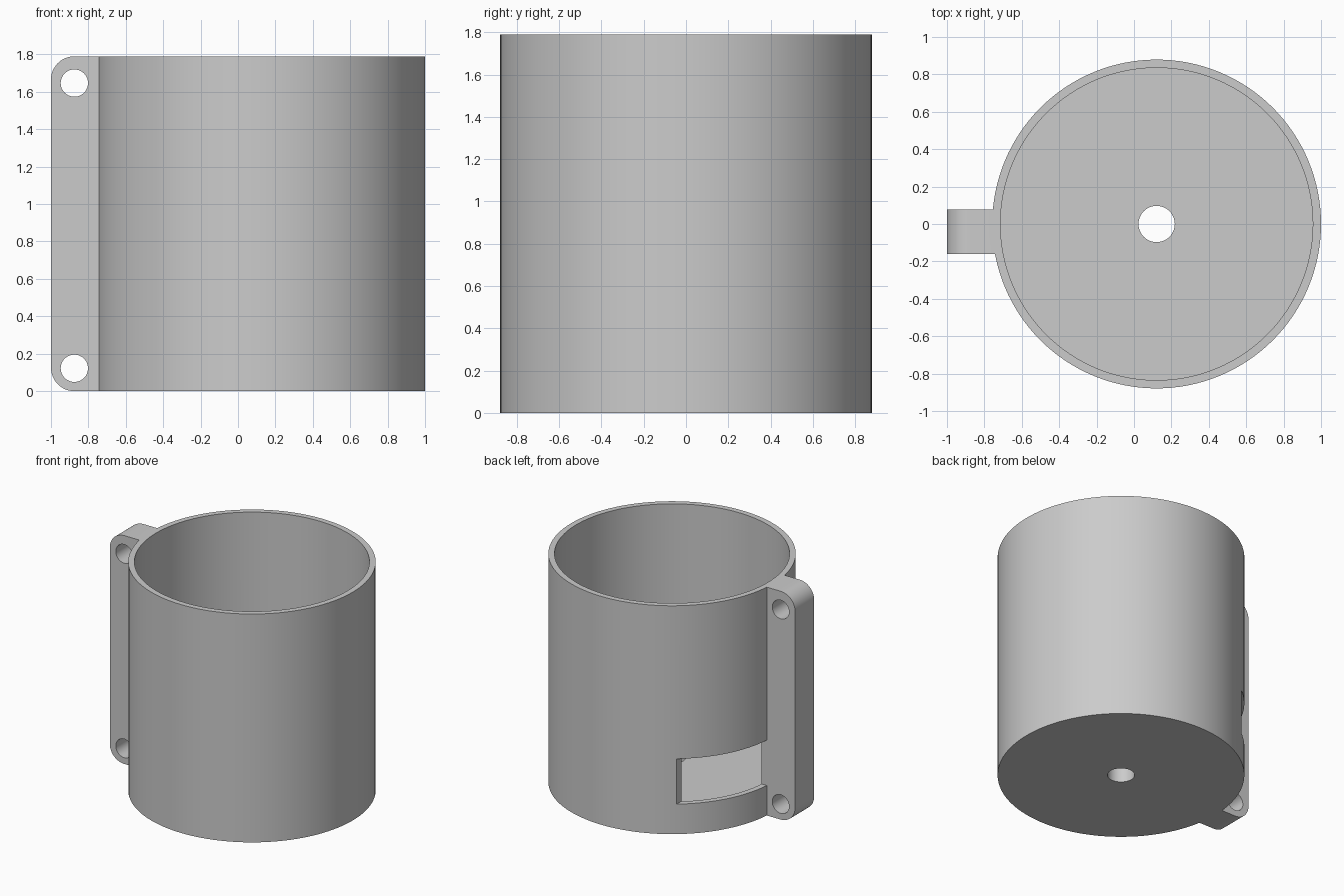
import bpy
import bmesh
import math
from mathutils import Matrix, Vector

if "Cube" in bpy.data.objects:
    bpy.data.objects.remove(bpy.data.objects["Cube"], do_unlink=True)

HEIGHT = 1.79
CENTRE_X = 0.121
OUTER_R, INNER_R = 0.879, 0.835
FLOOR = 0.19
TAB_FRONT, TAB_BACK = -0.16, 0.077
CORNER = 0.125

grey = bpy.data.materials.new("plain grey")
grey.use_nodes = True
colour = (0.6, 0.6, 0.6, 1)
grey.diffuse_color = colour
grey.node_tree.nodes["Principled BSDF"].inputs["Base Color"].default_value = colour


def make_object(name, bm):
    bmesh.ops.recalc_face_normals(bm, faces=bm.faces)
    mesh = bpy.data.meshes.new(name)
    bm.to_mesh(mesh)
    bm.free()
    mesh.materials.append(grey)
    obj = bpy.data.objects.new(name, mesh)
    bpy.context.collection.objects.link(obj)
    return obj


def cylinder(name, radius, centre, length, segments, along_y=False):
    bm = bmesh.new()
    turn = Matrix.Rotation(math.pi / 2, 4, "X") if along_y else Matrix()
    bmesh.ops.create_cone(bm, cap_ends=True, segments=segments, radius1=radius,
                          radius2=radius, depth=length,
                          matrix=Matrix.Translation(centre) @ turn)
    return make_object(name, bm)


def box(name, low, high):
    low, high = Vector(low), Vector(high)
    bm = bmesh.new()
    bmesh.ops.create_cube(bm, size=1, matrix=Matrix.Translation((low + high) / 2)
                          @ Matrix.Diagonal((high - low).to_4d()))
    return make_object(name, bm)


def combine(target, tool, operation):
    mod = target.modifiers.new(operation, "BOOLEAN")
    mod.operation, mod.solver, mod.object = operation, "EXACT", tool
    bpy.context.view_layer.objects.active = target
    bpy.ops.object.modifier_apply(modifier=mod.name)
    bpy.data.objects.remove(tool, do_unlink=True)


# Solid outer drum
cup = cylinder("cup_with_mounting_tab", OUTER_R, (CENTRE_X, 0, HEIGHT / 2), HEIGHT, 128)

# Mounting tab: plate with rounded outer corners
profile = [(-0.6, 0), (-0.6, HEIGHT)]
for centre_z, start in ((HEIGHT - CORNER, 90), (CORNER, 180)):
    for step in range(13):
        a = math.radians(start + step * 7.5)
        profile.append((-1 + CORNER + CORNER * math.cos(a),
                        centre_z + CORNER * math.sin(a)))
bm = bmesh.new()
face = bm.faces.new([bm.verts.new((x, TAB_FRONT, z)) for x, z in profile])
extruded = bmesh.ops.extrude_face_region(bm, geom=[face])["geom"]
bmesh.ops.translate(bm, vec=(0, TAB_BACK - TAB_FRONT, 0),
                    verts=[v for v in extruded if isinstance(v, bmesh.types.BMVert)])
combine(cup, make_object("mounting_tab", bm), "UNION")

# Bore, leaving the floor
combine(cup, cylinder("bore", INNER_R, (CENTRE_X, 0, FLOOR + HEIGHT / 2), HEIGHT, 128),
        "DIFFERENCE")

# Drain hole through the floor
combine(cup, cylinder("floor_hole", 0.097, (CENTRE_X, 0, 0.1), 0.6, 48), "DIFFERENCE")

# Screw holes through the tab
for z in (0.122, 1.647):
    combine(cup, cylinder("screw_hole", 0.073, (-0.875, 0, z), 1, 48, along_y=True),
            "DIFFERENCE")

# Window in the back wall, beside the tab
combine(cup, box("window", (-1.1, TAB_BACK, 0.235), (-0.41, 0.95, 0.59)), "DIFFERENCE")

# Smooth the round walls, keep the rims crisp
bpy.ops.object.select_all(action="DESELECT")
cup.select_set(True)
bpy.context.view_layer.objects.active = cup
bpy.ops.object.shade_smooth_by_angle(angle=math.radians(30))
